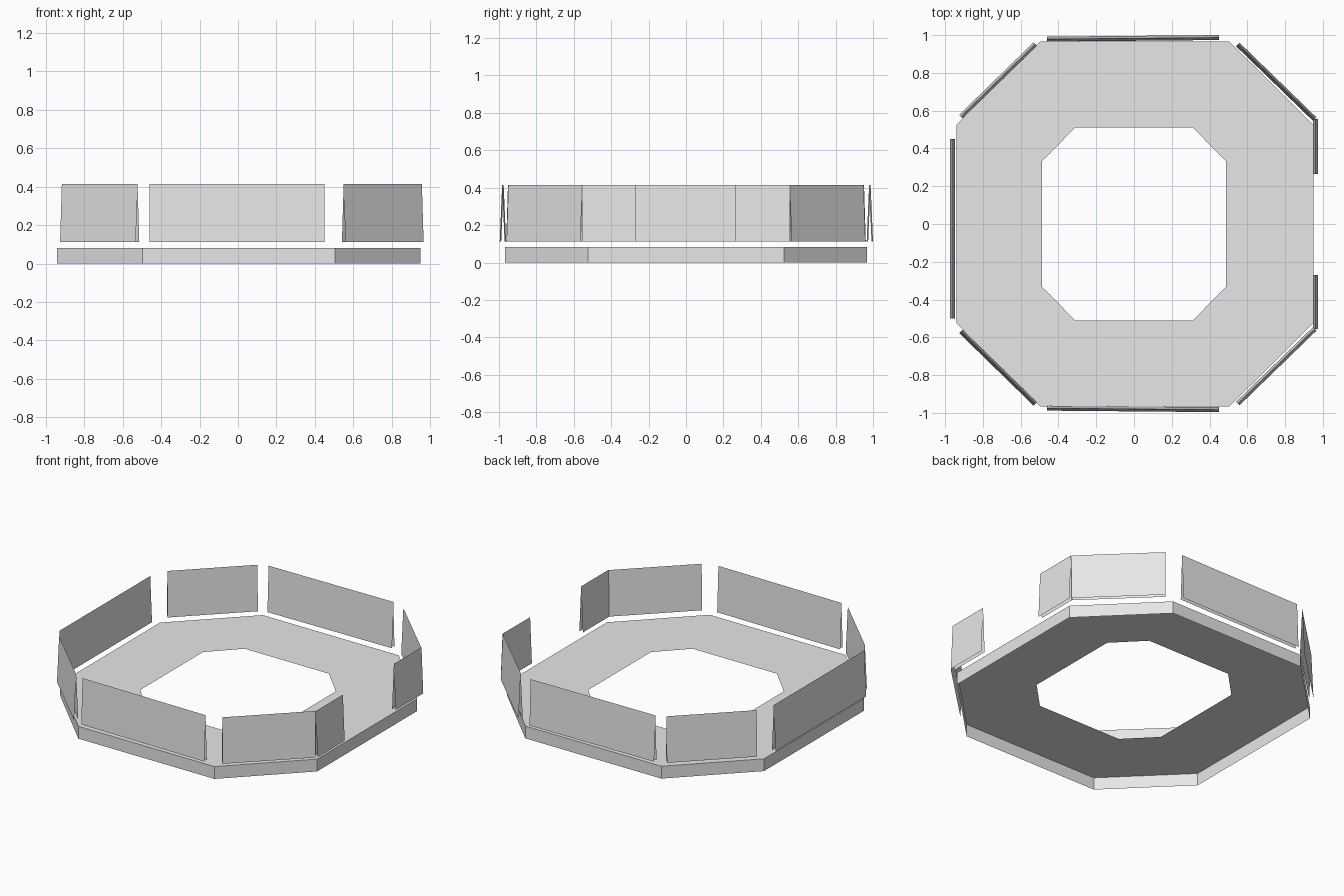
import bpy, bmesh
from mathutils import Vector

if "Cube" in bpy.data.objects:
    bpy.data.objects.remove(bpy.data.objects["Cube"], do_unlink=True)

grey = bpy.data.materials.new("light_grey")
grey.use_nodes = True
colour = (0.8, 0.8, 0.8, 1)
grey.diffuse_color = colour
grey.node_tree.nodes["Principled BSDF"].inputs["Base Color"].default_value = colour


def finish(name, bm):
    mesh = bpy.data.meshes.new(name)
    bm.to_mesh(mesh)
    bm.free()
    mesh.materials.append(grey)
    bpy.context.collection.objects.link(bpy.data.objects.new(name, mesh))


def octagon(bm, long_x, short_x, long_y, short_y, z, shift=0):
    """Counter-clockwise loop of a rectangle with cut corners."""
    quarter = [(long_x, short_y), (short_x, long_y)]
    half = quarter + [(-x, y) for x, y in reversed(quarter)]
    return [bm.verts.new((x + shift, y, z)) for x, y in half + [(-x, -y) for x, y in half]]


# Floor ring: flat top with an octagonal hole and a skirt, open underneath
bm = bmesh.new()
top = octagon(bm, 0.945, 0.5, 0.967, 0.525, 0.082, 0.004)
base = octagon(bm, 0.945, 0.5, 0.967, 0.525, 0, 0.004)
hole = octagon(bm, 0.488, 0.31, 0.512, 0.33, 0.082)
for i in range(8):
    j = (i + 1) % 8
    bm.faces.new((top[i], top[j], hole[j], hole[i]))
    bm.faces.new((base[i], base[j], top[j], top[i]))
finish("floor_ring", bm)


# Wall panels: two thin leaves meeting at a ridge and spreading downwards
def wall_panel(name, start, end, spread=0.013, low=0.112, high=0.415):
    a, b = Vector((*start, 0)), Vector((*end, 0))
    along = (b - a).normalized()
    outward = Vector((along.y, -along.x, 0)) * spread
    up, down = Vector((0, 0, high)), Vector((0, 0, low))
    bm = bmesh.new()
    ridge = [bm.verts.new(p + up) for p in (a, b)]
    outer = [bm.verts.new(p + down + outward) for p in (a, b)]
    inner = [bm.verts.new(p + down - outward) for p in (a, b)]
    bm.faces.new((outer[0], outer[1], ridge[1], ridge[0]))
    bm.faces.new((inner[1], inner[0], ridge[0], ridge[1]))
    finish(name, bm)


# Long panels on three sides
wall_panel("front_panel", (-0.46, -0.975), (0.45, -0.983))
wall_panel("back_panel", (0.45, 0.987), (-0.46, 0.979))
wall_panel("right_panel", (-0.96, 0.45), (-0.96, -0.5))

# Diagonal corner panels
wall_panel("front_right_panel", (-0.917, -0.568), (-0.523, -0.952))
wall_panel("back_right_panel", (-0.523, 0.952), (-0.917, 0.568))
wall_panel("front_left_panel", (0.55, -0.95), (0.957, -0.555))
wall_panel("back_left_panel", (0.957, 0.555), (0.55, 0.95))

# Short panels either side of the entrance
wall_panel("entrance_front_panel", (0.96, -0.555), (0.96, -0.27))
wall_panel("entrance_back_panel", (0.96, 0.265), (0.96, 0.555))
